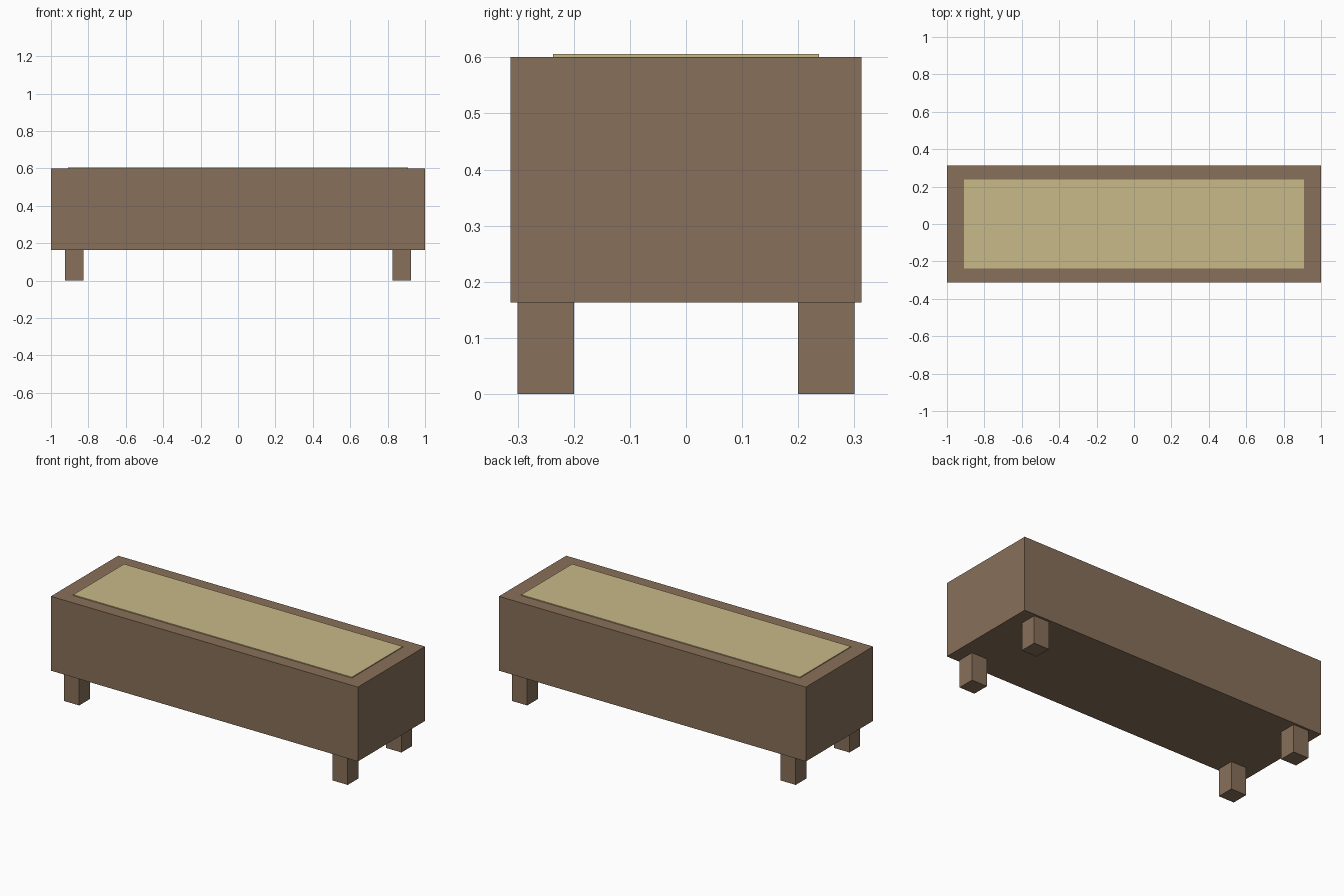
import bpy
import bmesh
from mathutils import Vector

default = bpy.data.objects.get("Cube")
if default:
    bpy.data.objects.remove(default, do_unlink=True)


def make_material(name, colour):
    mat = bpy.data.materials.new(name)
    mat.use_nodes = True
    mat.diffuse_color = colour
    mat.node_tree.nodes["Principled BSDF"].inputs["Base Color"].default_value = colour
    return mat


def box(name, low, high, mat):
    """Axis-aligned box between two corners."""
    low, high = Vector(low), Vector(high)
    bm = bmesh.new()
    bmesh.ops.create_cube(bm, size=1)
    bmesh.ops.scale(bm, vec=high - low, verts=bm.verts)
    mesh = bpy.data.meshes.new(name)
    bm.to_mesh(mesh)
    bm.free()
    mesh.materials.append(mat)
    obj = bpy.data.objects.new(name, mesh)
    obj.location = (low + high) / 2
    bpy.context.collection.objects.link(obj)
    return obj


wood = make_material("brown wood", (0.246, 0.162, 0.1, 1))
cream = make_material("cream panel", (0.584, 0.491, 0.25, 1))

BASE, TOP = 0.163, 0.601

# Long trunk
box("body", (-1, -0.313, BASE), (1, 0.313, TOP), wood)

# Thin panel on the top
box("top_panel", (-0.908, -0.237, TOP), (0.908, 0.237, TOP + 0.005), cream)

# Four square legs
for side, sx in (("left", 1), ("right", -1)):
    for end, sy in (("front", -1), ("back", 1)):
        x, y, half = sx * 0.875, sy * 0.25, 0.05
        box(f"{end}_{side}_leg", (x - half, y - half, 0),
            (x + half, y + half, BASE), wood)
